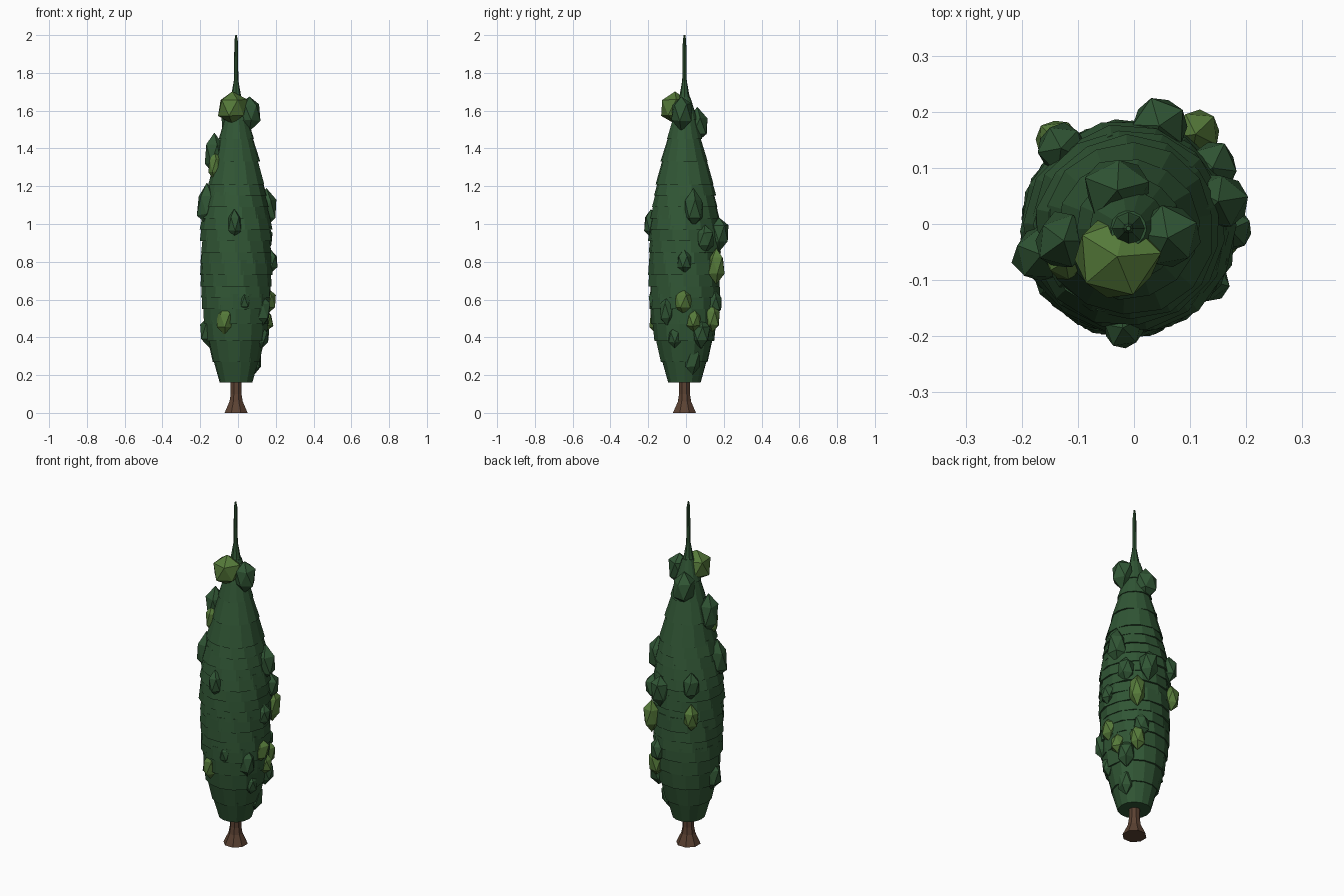
import bpy, bmesh, math, random
from mathutils import Vector

random.seed(7)
CX, CY = -0.01, -0.008   # trunk axis


def material(name, rgb):
    m = bpy.data.materials.new(name)
    m.diffuse_color = (*rgb, 1)
    return m


DARK = material("dark green", (0.030, 0.092, 0.035))
LIGHT = material("light green", (0.092, 0.195, 0.042))
BARK = material("bark brown", (0.105, 0.054, 0.032))


def finish(name, bm, mat):
    bmesh.ops.recalc_face_normals(bm, faces=bm.faces)
    me = bpy.data.meshes.new(name)
    bm.to_mesh(me)
    bm.free()
    me.materials.append(mat)
    ob = bpy.data.objects.new(name, me)
    bpy.context.collection.objects.link(ob)
    return ob


def add_lathe(bm, profile, sides, turn=0.0, jitter=0.0):
    """Capped ring stack from (radius, z) pairs."""
    wobble = [1 + random.uniform(-jitter, jitter) for _ in range(sides)]
    rings = []
    for r, z in profile:
        rings.append([bm.verts.new((
            CX + r * wobble[i] * math.cos(turn + math.tau * i / sides),
            CY + r * wobble[i] * math.sin(turn + math.tau * i / sides), z))
            for i in range(sides)])
    for a, b in zip(rings, rings[1:]):
        for i in range(sides):
            j = (i + 1) % sides
            bm.faces.new((a[i], a[j], b[j], b[i]))
    bm.faces.new(rings[0][::-1])
    bm.faces.new(rings[-1])


# Trunk with a flared foot
bm = bmesh.new()
add_lathe(bm, [(0.066, 0), (0.038, 0.06), (0.031, 0.10), (0.031, 0.25)], 8, 0.39)
finish("trunk", bm, BARK)

# Foliage outline: (z, radius)
OUTLINE = [(0.16, 0.088), (0.27, 0.122), (0.38, 0.155), (0.50, 0.175), (0.62, 0.186),
           (0.80, 0.190), (0.98, 0.186), (1.10, 0.170), (1.22, 0.147), (1.33, 0.122),
           (1.45, 0.090), (1.55, 0.066), (1.65, 0.040), (1.75, 0.014)]


def radius(z):
    for (z0, r0), (z1, r1) in zip(OUTLINE, OUTLINE[1:]):
        if z <= z1:
            return r0 + (r1 - r0) * (z - z0) / (z1 - z0)
    return OUTLINE[-1][1]


# Overlapping foliage tiers, each turned a little against the last
bm = bmesh.new()
levels = [0.16, 0.27, 0.38, 0.47, 0.55, 0.61, 0.67, 0.73, 0.79, 0.85, 0.91,
          0.97, 1.03, 1.09, 1.15, 1.21, 1.33, 1.45, 1.55]
for k, z in enumerate(levels):
    top = (levels[k + 1] if k + 1 < len(levels) else 1.65) + 0.02
    low = radius(z) + (0.004 if z > 0.2 else 0)
    high = max(radius(top) - 0.003, 0.02)
    add_lathe(bm, [(low, z), (high, top)], 14, k * 0.37, 0.025)
finish("foliage_tiers", bm, DARK)

# Thin spire on top
bm = bmesh.new()
add_lathe(bm, [(0.050, 1.60), (0.026, 1.68), (0.012, 1.76), (0.009, 1.97), (0.004, 2.0)], 8)
finish("spire", bm, DARK)

# Leaf clumps: x, y, z, half width, half height
DARK_CLUMPS = [
    (0.06, -0.025, 1.59, 0.060, 0.09), (-0.03, 0.06, 1.52, 0.062, 0.09),
    (-0.125, -0.03, 1.37, 0.055, 0.11), (-0.165, -0.055, 1.10, 0.055, 0.11),
    (-0.02, -0.185, 1.0, 0.038, 0.075), (0.150, 0.04, 1.08, 0.055, 0.10),
    (0.172, -0.01, 0.80, 0.043, 0.065), (0.14, 0.10, 0.92, 0.050, 0.075),
    (0.045, 0.175, 0.95, 0.053, 0.09), (-0.13, 0.135, 1.0, 0.048, 0.08),
    (0.13, -0.10, 0.54, 0.042, 0.08), (0.125, -0.06, 0.40, 0.040, 0.06),
    (0.085, 0.035, 0.28, 0.045, 0.075), (0.12, 0.08, 0.42, 0.050, 0.075),
    (0.075, 0.150, 0.58, 0.045, 0.07), (0.035, -0.165, 0.59, 0.034, 0.055),
    (-0.15, -0.02, 0.43, 0.057, 0.085),
]
LIGHT_CLUMPS = [
    (-0.03, -0.058, 1.615, 0.080, 0.09), (-0.122, -0.068, 1.31, 0.036, 0.075),
    (0.11, 0.160, 0.78, 0.046, 0.09), (0.152, -0.015, 0.59, 0.052, 0.07),
    (0.145, 0.04, 0.49, 0.042, 0.06), (0.095, 0.140, 0.50, 0.042, 0.075),
    (-0.07, -0.150, 0.49, 0.046, 0.075), (-0.135, 0.145, 0.82, 0.044, 0.075),
]


def clumps(name, table, mat):
    bm = bmesh.new()
    for x, y, z, w, h in table:
        made = bmesh.ops.create_icosphere(bm, subdivisions=1, radius=1.0)["verts"]
        turn = random.uniform(0, math.tau)
        c, s = math.cos(turn), math.sin(turn)
        for v in made:
            p = v.co * random.uniform(0.93, 1.12)
            v.co = Vector((x + w * (c * p.x - s * p.y),
                           y + w * (s * p.x + c * p.y), z + h * p.z))
    finish(name, bm, mat)


clumps("dark_leaf_clumps", DARK_CLUMPS, DARK)
clumps("light_leaf_clumps", LIGHT_CLUMPS, LIGHT)
